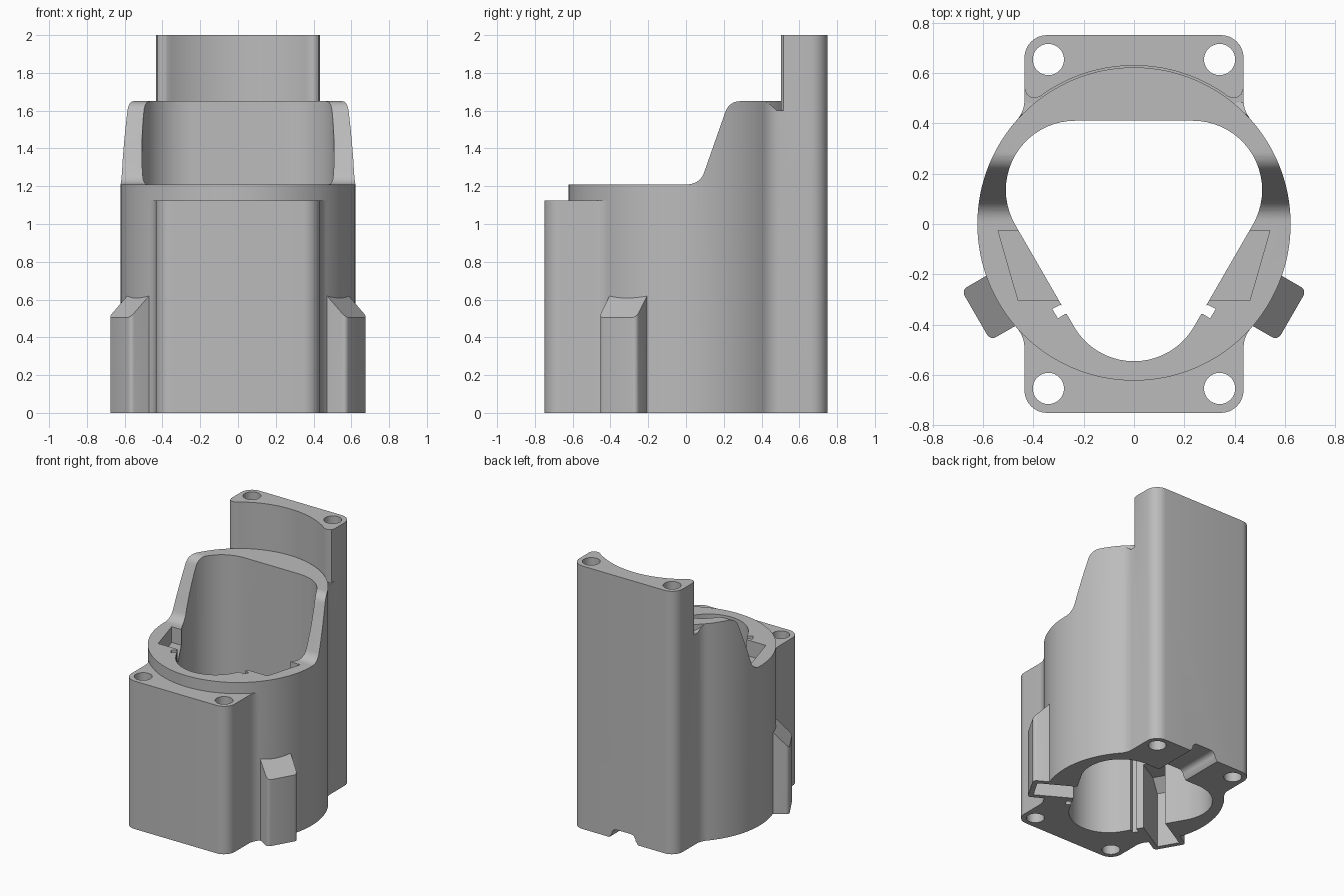
import bpy, bmesh
from math import sin, cos, pi, radians, hypot, sqrt

if "Cube" in bpy.data.objects:
    bpy.data.objects.remove(bpy.data.objects["Cube"])

grey = bpy.data.materials.new("plastic grey")
grey.diffuse_color = (0.5, 0.5, 0.5, 1)
grey.use_nodes = True
grey.node_tree.nodes["Principled BSDF"].inputs["Base Color"].default_value = grey.diffuse_color
R = 0.622


def prism(name, pts, z0, z1):
    """Extrude a plan outline from z0 to z1; z1 may be a function of (x, y)."""
    top = z1 if callable(z1) else (lambda x, y: z1)
    bm = bmesh.new()
    lo = [bm.verts.new((x, y, z0)) for x, y in pts]
    hi = [bm.verts.new((x, y, top(x, y))) for x, y in pts]
    n = len(pts)
    bm.faces.new(lo[::-1])
    bm.faces.new(hi)
    for i in range(n):
        j = (i + 1) % n
        bm.faces.new((lo[i], lo[j], hi[j], hi[i]))
    bmesh.ops.recalc_face_normals(bm, faces=bm.faces)
    me = bpy.data.meshes.new(name)
    bm.to_mesh(me)
    bm.free()
    ob = bpy.data.objects.new(name, me)
    bpy.context.collection.objects.link(ob)
    me.materials.append(grey)
    return ob


def extrude_profile(name, pts, half, angle=0.0):
    """Profile of (distance, z) points, extruded sideways and turned to a plan angle."""
    ob = prism(name, pts, -half, half)
    c, s = cos(angle), sin(angle)
    for v in ob.data.vertices:
        d, z, t = v.co
        v.co = (d * c - t * s, d * s + t * c, z)
    bm = bmesh.new()
    bm.from_mesh(ob.data)
    bmesh.ops.recalc_face_normals(bm, faces=bm.faces)
    bm.to_mesh(ob.data)
    bm.free()
    return ob


def combine(target, other, op):
    """Boolean a helper solid into the target, then remove the helper."""
    m = target.modifiers.new(op, 'BOOLEAN')
    m.operation, m.solver, m.object = op, 'EXACT', other
    dg = bpy.context.evaluated_depsgraph_get()
    me = bpy.data.meshes.new_from_object(target.evaluated_get(dg))
    target.modifiers.clear()
    target.data = me
    bpy.data.objects.remove(other)


def arc(cx, cy, r, a0, a1, n):
    return [(cx + r * cos(radians(a0 + (a1 - a0) * i / n)),
             cy + r * sin(radians(a0 + (a1 - a0) * i / n))) for i in range(n + 1)]


def circle(cx, cy, r, n):
    return arc(cx, cy, r, 0, 360 - 360 / n, n - 1)


def flip(pts, sx, sy):
    return [(x * sx, y * sy) for x, y in pts]


# round housing, high at the back and stepped down at the front
body = prism("housing", circle(0, 0, R, 128), 0, 1.65)
side = ([(-1, -0.1), (1, -0.1), (1, 1.9), (0.29, 1.9)]
        + arc(0.285, 1.57, 0.08, 90, 160, 8)
        + arc(0.01, 1.30, 0.09, -20, -90, 8) + [(-1, 1.21)])
combine(body, extrude_profile("side_profile", side, 1, pi / 2), 'INTERSECT')

# front and rear mounting blocks with rounded outer corners
corners = arc(0.345, 0.66, 0.09, 0, 90, 8) + arc(-0.345, 0.66, 0.09, 90, 180, 8)
block = [(-0.435, 0.3), (0.435, 0.3)] + corners
combine(body, prism("front_block", flip(block, 1, -1), 0, 1.125), 'UNION')
combine(body, prism("rear_block", block, 0, 1.60), 'UNION')

# tall rear plate with hollow front and rounded tips
tip = [(0.385, 0.502), (0.41, 0.503), (0.427, 0.515), (0.435, 0.54)]
hollow = arc(0, 0, 0.629, 126.5, 53.5, 32)
plate = hollow + tip + corners + flip(tip, -1, 1)[::-1]
combine(body, prism("rear_plate", plate, 1.3, 2.0), 'UNION')

# concave fillets where the blocks meet the round housing
f = 0.12
cx = 0.435 + f
cy = sqrt((R + f) ** 2 - cx ** 2)
web = arc(cx, cy, f, 180, 221.7, 8) + [(0.40, 0.40), (0.40, cy)]


def web_top(x, y):
    return 1.645 - max(0, y - 0.43) * 0.85


for sx in (-1, 1):
    combine(body, prism("rear_fillet", flip(web, sx, 1), 0, web_top), 'UNION')
    combine(body, prism("front_fillet", flip(web, sx, -1), 0, 1.125), 'UNION')

# two side ribs with sloped tops
for a in (210, 330):
    rib = [(0.5, 0), (0.725, 0), (0.725, 0.505), (0.61, 0.62), (0.5, 0.62)]
    ob = extrude_profile("rib", rib, 0.115, radians(a))
    bm = bmesh.new()
    bm.from_mesh(ob.data)
    edges = [e for e in bm.edges
             if all(hypot(v.co.x, v.co.y) > 0.72 for v in e.verts)
             and abs(e.verts[0].co.z - e.verts[1].co.z) > 0.3]
    bmesh.ops.bevel(bm, geom=edges, offset=0.025, segments=4, profile=0.5, affect='EDGES')
    bm.to_mesh(ob.data)
    bm.free()
    combine(body, ob, 'UNION')

# rounded three-sided bore through the whole height
bore = []
for a in (30, 150, 270):
    bore += arc(0.27 * cos(radians(a)), 0.27 * sin(radians(a)), 0.275, a - 60, a + 60, 20)
combine(body, prism("bore", bore, -0.1, 2.1), 'DIFFERENCE')

# screw holes in the four corners
for sx in (-1, 1):
    for sy in (-1, 1):
        hole = circle(0.34 * sx, 0.653 * sy, 0.062, 32)
        combine(body, prism("screw_hole", hole, -0.1, 2.1), 'DIFFERENCE')

# shallow pockets beside the bore, narrow grooves and slots inside the ribs
pocket = [(0.54, -0.025), (0.44, -0.025), (0.25, -0.303), (0.46, -0.303)]
groove = [(0.265, -0.325), (0.295, -0.322), (0.325, -0.337), (0.302, -0.375),
          (0.275, -0.358), (0.235, -0.35)]
for sx, a in ((-1, 210), (1, 330)):
    combine(body, prism("pocket", flip(pocket, sx, 1), 1.09, 1.4), 'DIFFERENCE')
    combine(body, prism("groove", flip(groove, sx, 1), -0.1, 1.4), 'DIFFERENCE')
    slot = [(0.3, -0.1), (0.69, -0.1), (0.69, 0.42), (0.60, 0.50), (0.3, 0.50)]
    combine(body, extrude_profile("rib_slot", slot, 0.08, radians(a)), 'DIFFERENCE')

# cable channel under the rear block
channel = [(-0.12, -0.1), (0.12, -0.1), (0.12, 0)] + arc(0.06, 0.03, 0.04, 0, 90, 5) \
    + arc(-0.06, 0.03, 0.04, 90, 180, 5) + [(-0.12, 0)]
ob = extrude_profile("cable_channel", channel, 0.3, 0)
for v in ob.data.vertices:
    v.co.y += 0.6
combine(body, ob, 'DIFFERENCE')

bpy.context.view_layer.objects.active = body
body.select_set(True)
bpy.ops.object.shade_smooth_by_angle(angle=radians(30))
